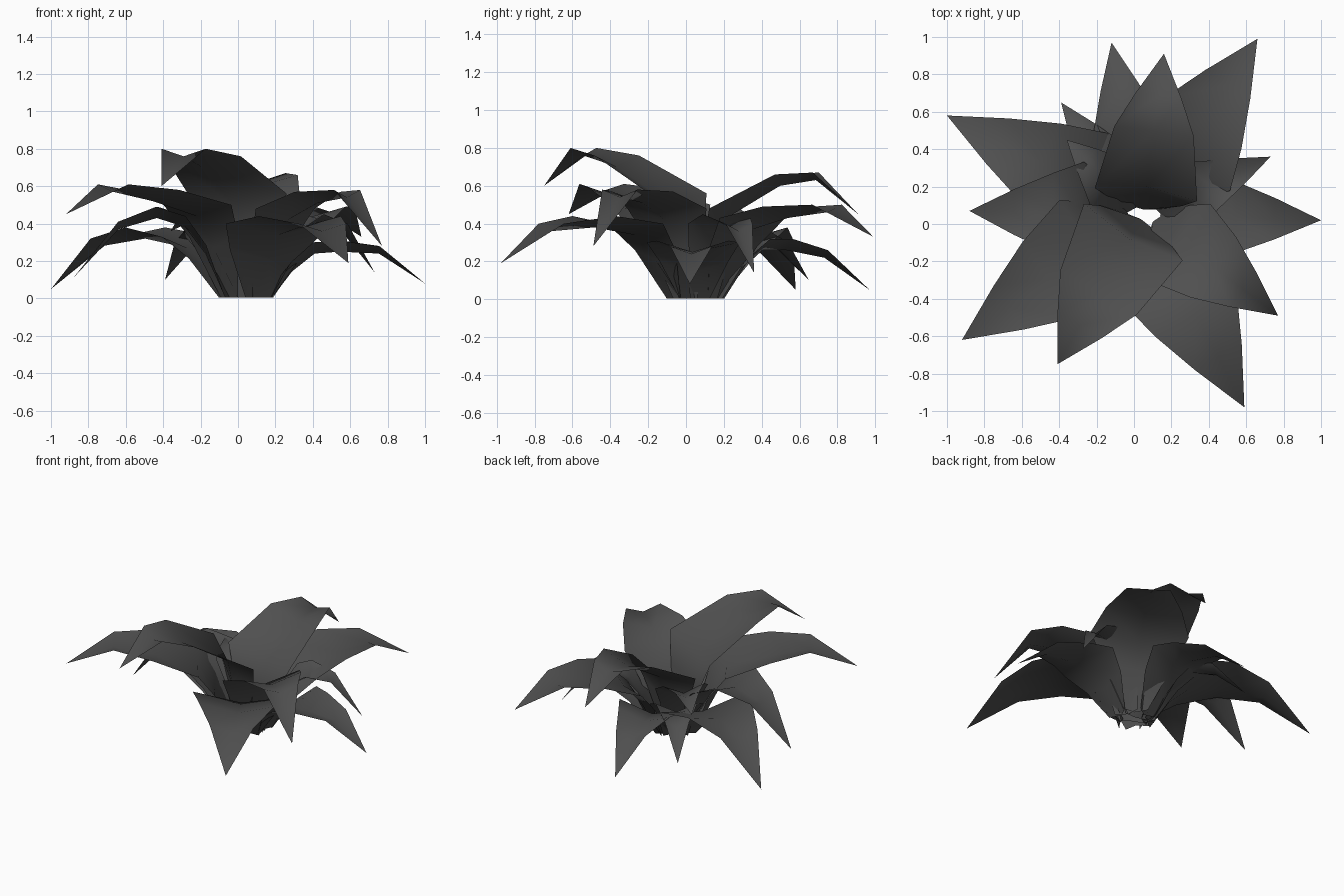
import bpy
import bmesh
import math
from mathutils import Vector

default_cube = bpy.data.objects.get("Cube")
if default_cube:
    bpy.data.objects.remove(default_cube, do_unlink=True)

# One dark grey leaf colour
leaf_grey = bpy.data.materials.new("dark_grey_leaf")
leaf_grey.use_nodes = True
colour = (0.08, 0.08, 0.08, 1)
leaf_grey.diffuse_color = colour
shader = leaf_grey.node_tree.nodes["Principled BSDF"]
shader.inputs["Base Color"].default_value = colour
shader.inputs["Roughness"].default_value = 0.8

CROWN = Vector((0.05, 0.05, 0))


def make_leaf(name, tip, shoulder, bend, droop, width, reach):
    """Folded leaf: rises from the crown, arches over and droops to a point.

    shoulder, bend and droop are the rim heights along the leaf,
    reach is how far the steep lower part leans outward.
    """
    tip = Vector(tip)
    run = Vector((tip.x, tip.y, 0)) - CROWN
    length = run.length
    out = run.normalized()
    side = Vector((-out.y, out.x, 0))
    steep = 0.06 * (1 - reach)

    # distance of rim and midrib from the crown, rim height, half width, fold
    stations = [
        (0.13 * reach, 0.09 * reach, 0.005, 0.08, 0.0),
        (0.24 * reach, 0.24 * reach + steep, shoulder * 0.65, 0.21 * width, 0.05),
        (0.36 * reach, 0.36 * reach + steep, shoulder, 0.29 * width, 0.06),
        (0.52 * length, 0.52 * length, bend, 0.225 * width, 0.06),
        (0.74 * length, 0.74 * length, droop, 0.13 * width, 0.04),
    ]

    bm = bmesh.new()
    rows = []
    for rim, rib, height, half, fold in stations:
        rows.append([
            bm.verts.new(CROWN + out * (rim if s else rib) + side * half * s
                         + Vector((0, 0, height - (0 if s else fold))))
            for s in (1, 0, -1)
        ])
    point = bm.verts.new(tip)

    # Blade halves on both sides of the midrib
    for low, high in zip(rows, rows[1:]):
        for i in range(2):
            bm.faces.new((low[i], low[i + 1], high[i + 1], high[i]))
    for i in range(2):
        bm.faces.new((rows[-1][i], rows[-1][i + 1], point))

    mesh = bpy.data.meshes.new(name)
    bm.to_mesh(mesh)
    bm.free()
    mesh.materials.append(leaf_grey)
    leaf = bpy.data.objects.new(name, mesh)
    bpy.context.collection.objects.link(leaf)
    bpy.ops.object.select_all(action="DESELECT")
    leaf.select_set(True)
    bpy.context.view_layer.objects.active = leaf
    bpy.ops.object.shade_smooth_by_angle(angle=math.radians(85))


# name, tip, shoulder, bend and droop heights, width, reach
leaves = [
    ("back_left_leaf", (0.66, 0.99, 0.33), 0.43, 0.49, 0.5, 1.1, 1),
    ("upper_back_leaf", (0.16, 0.91, 0.45), 0.48, 0.66, 0.67, 0.95, 0.3),
    ("lower_back_leaf", (-0.12, 0.97, 0.05), 0.32, 0.32, 0.26, 0.8, 1),
    ("small_back_leaf", (-0.39, 0.65, 0.1), 0.33, 0.36, 0.3, 0.6, 0.9),
    ("back_right_leaf", (-1, 0.58, 0.05), 0.33, 0.38, 0.32, 1.05, 1),
    ("right_leaf", (-0.88, 0.07, 0.11), 0.44, 0.49, 0.41, 0.95, 0.9),
    ("front_right_leaf", (-0.92, -0.62, 0.45), 0.5, 0.58, 0.61, 1.1, 0.9),
    ("upper_front_leaf", (-0.41, -0.75, 0.6), 0.56, 0.76, 0.8, 1.05, 0.3),
    ("front_left_leaf", (0.59, -0.98, 0.19), 0.4, 0.44, 0.4, 1.1, 1),
    ("upper_left_leaf", (0.77, -0.49, 0.28), 0.48, 0.57, 0.58, 0.9, 0.7),
    ("lower_left_leaf", (1, 0.02, 0.08), 0.3, 0.31, 0.28, 0.85, 1),
    ("small_left_leaf", (0.73, 0.36, 0.14), 0.4, 0.45, 0.4, 0.6, 0.8),
    ("inner_leaf", (-0.36, 0.45, 0.36), 0.4, 0.45, 0.45, 0.6, 0.6),
]
for spec in leaves:
    make_leaf(*spec)
